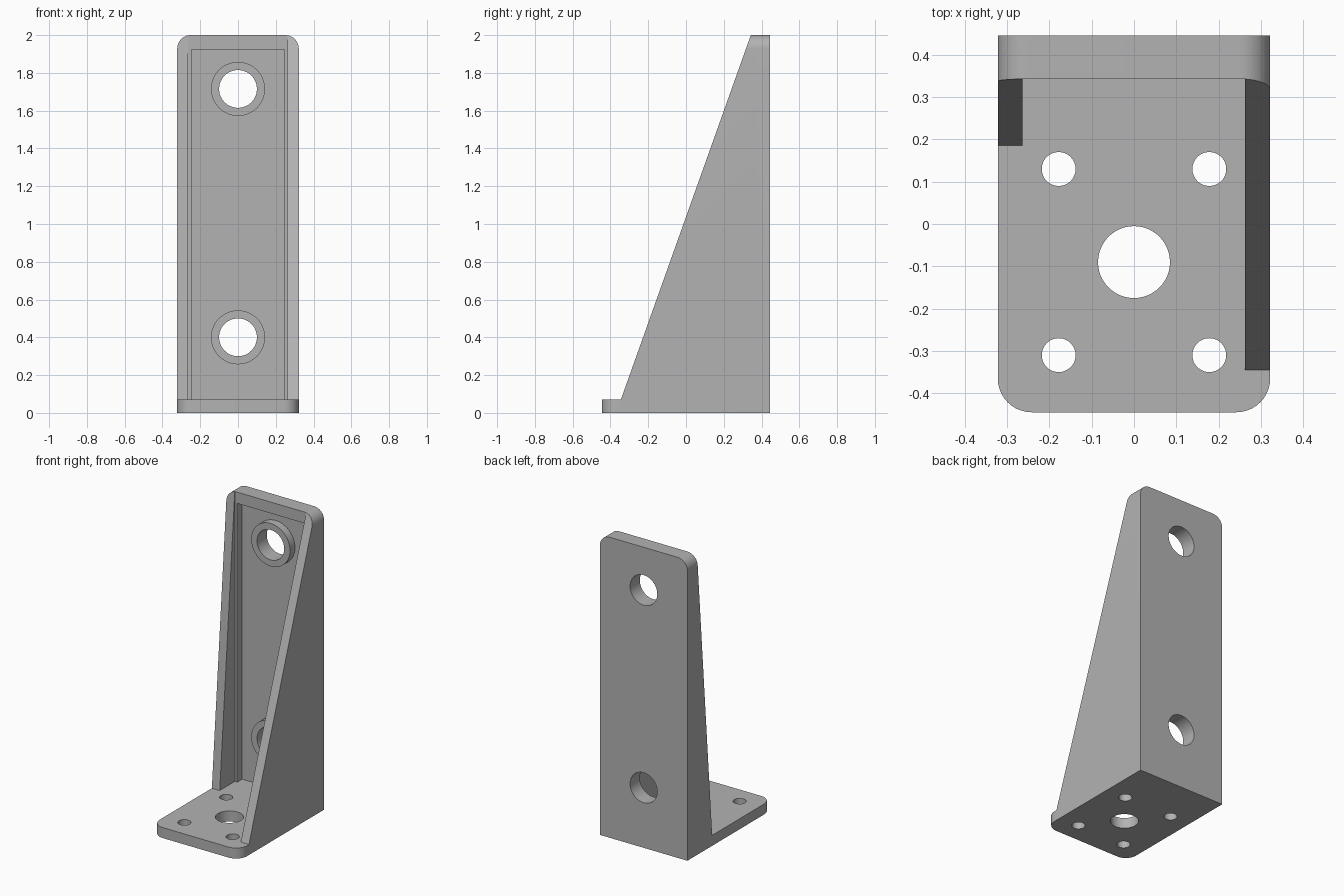
import bpy, bmesh, math
from mathutils import Vector

cube = bpy.data.objects.get("Cube")
if cube:
    bpy.data.objects.remove(cube, do_unlink=True)

W, D, H = 0.322, 0.445, 2.0      # half width, half depth, height
BASE_T = 0.07                    # base plate thickness
FRAME_Y, FLOOR_Y = 0.343, 0.395  # front of the back frame, floor of its recess
HOLE_Z = (0.4, 1.715)

steel = bpy.data.materials.new("plain_grey")
steel.use_nodes = True
grey = (0.45, 0.45, 0.45, 1)
steel.diffuse_color = grey
steel.node_tree.nodes["Principled BSDF"].inputs["Base Color"].default_value = grey


def prism(name, points, axis, start, end):
    """Extrude a 2D outline along x, y or z."""
    place = {"x": lambda a, b, t: (t, a, b),
             "y": lambda a, b, t: (a, t, b),
             "z": lambda a, b, t: (a, b, t)}[axis]
    bm = bmesh.new()
    face = bm.faces.new([bm.verts.new(place(a, b, start)) for a, b in points])
    new = bmesh.ops.extrude_face_region(bm, geom=[face])["geom"]
    shift = Vector(place(0, 0, end - start))
    bmesh.ops.translate(bm, vec=shift,
                        verts=[v for v in new if isinstance(v, bmesh.types.BMVert)])
    bmesh.ops.recalc_face_normals(bm, faces=bm.faces)
    mesh = bpy.data.meshes.new(name)
    bm.to_mesh(mesh)
    bm.free()
    mesh.materials.append(steel)
    obj = bpy.data.objects.new(name, mesh)
    bpy.context.collection.objects.link(obj)
    return obj


def circle(cx, cy, r, n=48):
    return [(cx + r * math.cos(2 * math.pi * i / n),
             cy + r * math.sin(2 * math.pi * i / n)) for i in range(n)]


def rounded_end(half, square, end, r, n=10):
    """Rectangle from square to end, with both corners at end rounded."""
    s = 1 if end > square else -1
    arc = [(half - r + r * math.cos(a), end - s * r + s * r * math.sin(a))
           for a in (math.pi / 2 * i / n for i in range(n + 1))]
    return [(half, square)] + arc + [(-x, y) for x, y in reversed(arc)] + [(-half, square)]


def combine(target, tool, operation):
    """Apply a boolean and discard the tool."""
    mod = target.modifiers.new("combine", "BOOLEAN")
    mod.operation, mod.object, mod.solver = operation, tool, "EXACT"
    graph = bpy.context.evaluated_depsgraph_get()
    mesh = bpy.data.meshes.new_from_object(target.evaluated_get(graph))
    target.modifiers.clear()
    target.data = mesh
    bpy.data.objects.remove(tool, do_unlink=True)


# Back frame with a recess
back_outline = rounded_end(W, 0, H, 0.072)
bracket = prism("bracket", back_outline, "y", FRAME_Y, D)
recess = [(-0.246, 0.03), (0.246, 0.03), (0.246, 1.925), (-0.246, 1.925)]
combine(bracket, prism("recess", recess, "y", 0.2, FLOOR_Y), "DIFFERENCE")

# Side gussets: deep on the left, shallow on the right
for name, x0, x1, foot_y in (("left_gusset", 0.262, W, -0.345),
                             ("right_gusset", -W, -0.264, 0.185)):
    back_y = FRAME_Y + 0.03
    side = [(back_y, 0.03), (foot_y, 0.03), (foot_y, BASE_T),
            (FRAME_Y, H), (back_y, H)]
    gusset = prism(name, side, "x", x0, x1)
    combine(gusset, prism("trim", back_outline, "y", -1, 1), "INTERSECT")
    combine(bracket, gusset, "UNION")

# Base plate with rounded front corners
base = prism("base_plate", rounded_end(W, D, -D, 0.08), "z", 0, BASE_T)
combine(bracket, base, "UNION")

# Bosses and bolt holes in the back
for z in HOLE_Z:
    combine(bracket, prism("boss", circle(0, z, 0.143), "y", FRAME_Y, 0.42), "UNION")
    combine(bracket, prism("bolt_hole", circle(0, z, 0.1), "y", 0.2, 0.6), "DIFFERENCE")

# Holes in the base
base_holes = [(0, -0.09, 0.085)]
base_holes += [(x, y, 0.04) for x in (-0.178, 0.178) for y in (-0.31, 0.13)]
for x, y, r in base_holes:
    combine(bracket, prism("base_hole", circle(x, y, r), "z", -0.1, 0.2), "DIFFERENCE")

# Smooth curved walls, keep edges sharp
bpy.ops.object.select_all(action="DESELECT")
bracket.select_set(True)
bpy.context.view_layer.objects.active = bracket
bpy.ops.object.shade_smooth_by_angle(angle=math.radians(30))
